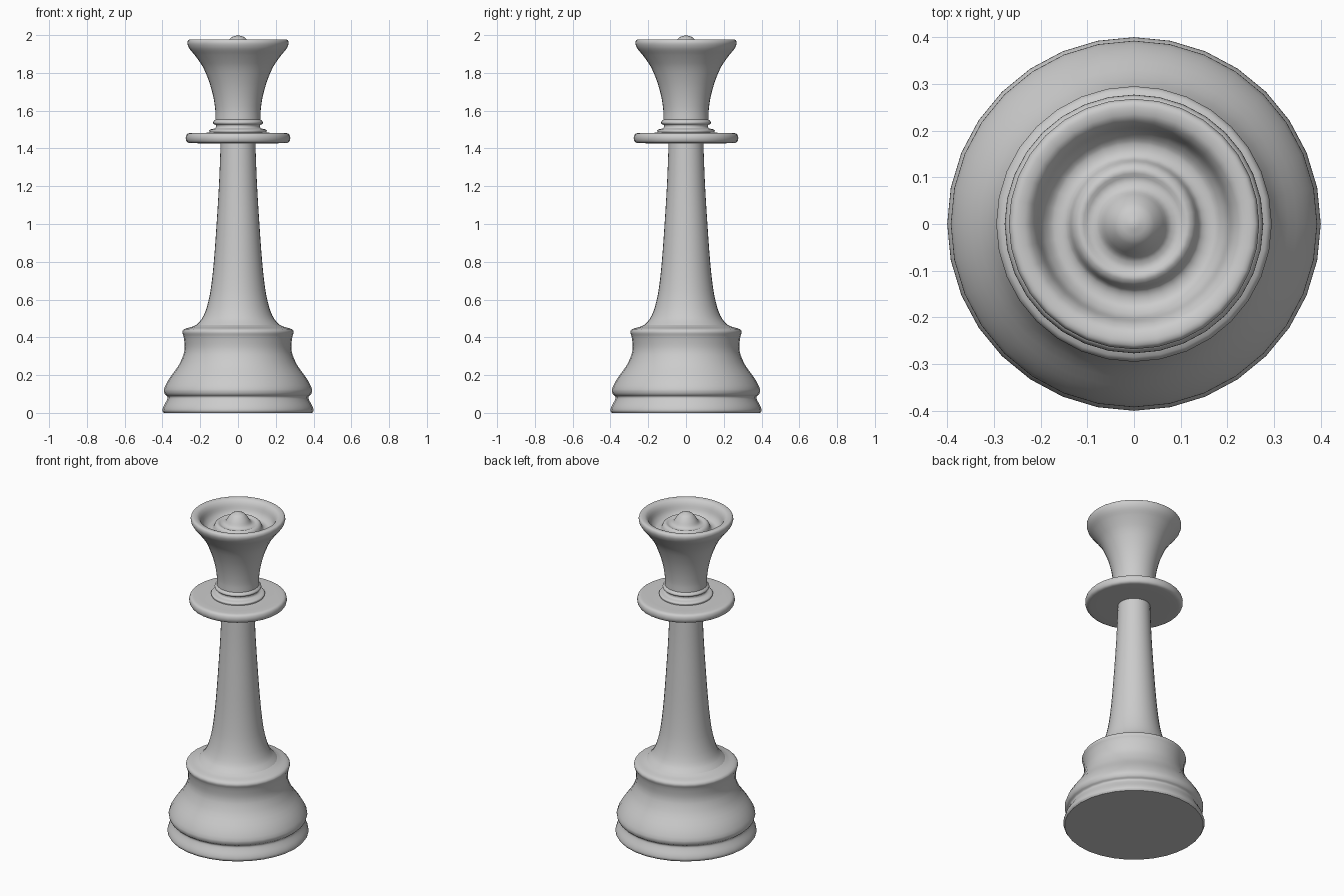
import bpy, bmesh
from math import sin, cos, pi, radians
from mathutils import Vector

if "Cube" in bpy.data.objects:
    bpy.data.objects.remove(bpy.data.objects["Cube"])

SIDES = 32


def soften(points, steps=3):
    """Smooth curve through (radius, height) points, tangents scaled per segment."""
    p = [Vector(q) for q in points]
    n = len(p)
    tan = [(p[min(i + 1, n - 1)] - p[max(i - 1, 0)]).normalized() for i in range(n)]
    out = []
    for i in range(n - 1):
        d = (p[i + 1] - p[i]).length * 0.9
        for k in range(steps):
            t = k / steps
            out.append(p[i] * (2*t**3 - 3*t**2 + 1) + tan[i] * d * (t**3 - 2*t**2 + t)
                       + p[i + 1] * (3*t**2 - 2*t**3) + tan[i + 1] * d * (t**3 - t**2))
    return out + [p[-1]]


def lathe(name, points, cap_bottom=False):
    """Revolve a profile round the z axis."""
    bm = bmesh.new()
    rings = []
    for r, z in soften(points):
        if r < 1e-4:
            rings.append([bm.verts.new((0, 0, z))] * SIDES)
        else:
            rings.append([bm.verts.new((r * cos(2*pi*i/SIDES), r * sin(2*pi*i/SIDES), z))
                          for i in range(SIDES)])
    for a, b in zip(rings, rings[1:]):
        for i in range(SIDES):
            j = (i + 1) % SIDES
            loop = [a[i], a[j], b[j], b[i]]
            bm.faces.new(list(dict.fromkeys(loop)))
    if cap_bottom:
        bm.faces.new(rings[0][::-1])
    me = bpy.data.meshes.new(name)
    bm.to_mesh(me)
    bm.free()
    ob = bpy.data.objects.new(name, me)
    bpy.context.collection.objects.link(ob)
    bpy.ops.object.select_all(action='DESELECT')
    ob.select_set(True)
    bpy.context.view_layer.objects.active = ob
    bpy.ops.object.shade_smooth_by_angle(angle=radians(50))
    return ob


# Foot, groove, bell and shoulder
lathe("base", [(0.393, 0), (0.4, 0.012), (0.394, 0.035), (0.378, 0.065), (0.372, 0.085),
               (0.387, 0.098), (0.392, 0.125), (0.365, 0.18), (0.315, 0.25), (0.288, 0.31),
               (0.282, 0.35), (0.288, 0.405), (0.295, 0.428), (0.285, 0.443),
               (0.245, 0.455), (0.222, 0.465)], cap_bottom=True)

# Tapering column
lathe("stem", [(0.222, 0.465), (0.19, 0.5), (0.165, 0.56), (0.145, 0.65), (0.128, 0.8),
               (0.112, 1.02), (0.1, 1.22), (0.092, 1.428)])

# Wide disc with stacked neck rings
lathe("collar", [(0.092, 1.428), (0.25, 1.428), (0.27, 1.434), (0.277, 1.455),
                 (0.27, 1.476), (0.25, 1.482), (0.15, 1.484), (0.153, 1.494),
                 (0.145, 1.501), (0.12, 1.508), (0.117, 1.524), (0.13, 1.53),
                 (0.132, 1.54), (0.12, 1.552)])

# Flared head, rolled rim, dished top with ring and central knob
lathe("crown", [(0.12, 1.552), (0.12, 1.6), (0.13, 1.67), (0.15, 1.745), (0.185, 1.83),
                (0.23, 1.895), (0.257, 1.928), (0.268, 1.955), (0.264, 1.973),
                (0.25, 1.978), (0.228, 1.972), (0.212, 1.952), (0.198, 1.915),
                (0.178, 1.893), (0.158, 1.89), (0.142, 1.898), (0.13, 1.925),
                (0.115, 1.935), (0.095, 1.928), (0.075, 1.935), (0.058, 1.962),
                (0.035, 1.988), (0, 2.0)])
